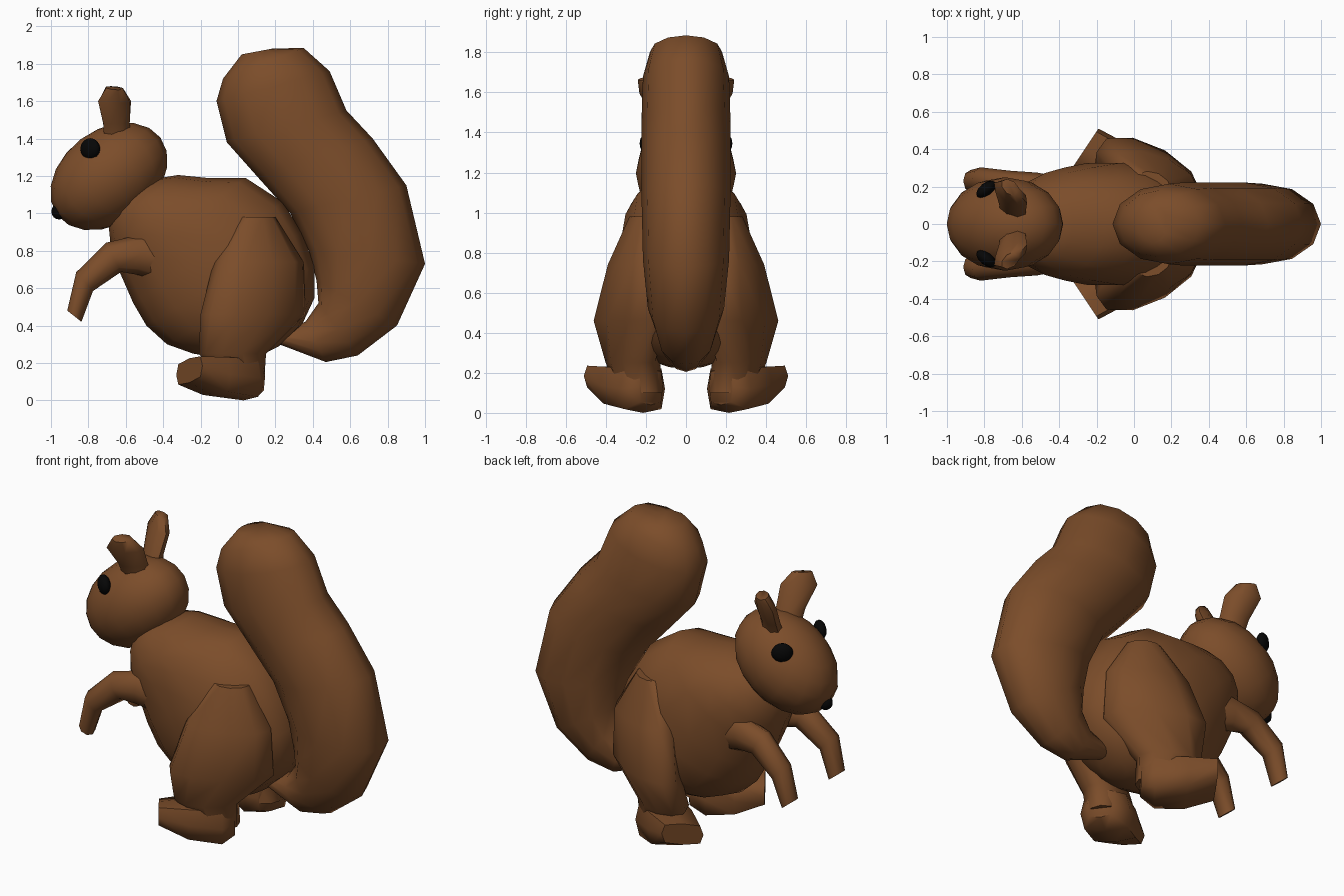
import bpy, bmesh, math
from mathutils import Vector, Matrix


def material(name, rgb):
    m = bpy.data.materials.new(name)
    m.diffuse_color = (*rgb, 1)
    return m


FUR = material("brown fur", (0.2, 0.074, 0.023))
BLACK = material("black", (0.002, 0.002, 0.002))


def finish(name, bm, mat):
    bmesh.ops.recalc_face_normals(bm, faces=bm.faces)
    for f in bm.faces:
        f.smooth = True
    for e in bm.edges:
        if len(e.link_faces) == 2 and e.calc_face_angle() > math.radians(60):
            e.smooth = False
    me = bpy.data.meshes.new(name)
    bm.to_mesh(me)
    bm.free()
    me.materials.append(mat)
    ob = bpy.data.objects.new(name, me)
    bpy.context.collection.objects.link(ob)
    return ob


def loft(name, rings, n=10, side=1, square=1.0):
    """Skin elliptical rings (centre, half axis, half axis); square < 1 boxes them."""
    def shape(t):
        return math.copysign(abs(t) ** square, t) if abs(t) > 1e-6 else 0
    bm = bmesh.new()
    loops = []
    for c, u, v in rings:
        loop = []
        for i in range(n):
            a = 2 * math.pi * i / n
            p = Vector(c) + Vector(u) * shape(math.cos(a)) + Vector(v) * shape(math.sin(a))
            p.y *= side
            loop.append(bm.verts.new(p))
        loops.append(loop)
    for a, b in zip(loops, loops[1:]):
        for i in range(n):
            j = (i + 1) % n
            bm.faces.new((a[i], a[j], b[j], b[i]))
    bm.faces.new(loops[0])
    bm.faces.new(loops[-1])
    return finish(name, bm, FUR)


def profile_loft(name, pairs, n):
    """Rings from opposite outline points in the xz plane, plus half width in y."""
    rings = []
    for x0, z0, x1, z1, w in pairs:
        rings.append((((x0 + x1) / 2, 0, (z0 + z1) / 2),
                      ((x1 - x0) / 2, 0, (z1 - z0) / 2), (0, w, 0)))
    return loft(name, rings, n)


def ball(name, centre, radii, mat, tilt=0, turn=0, segs=16, rings=10):
    bm = bmesh.new()
    m = (Matrix.Translation(centre) @ Matrix.Rotation(turn, 4, 'Z')
         @ Matrix.Rotation(tilt, 4, 'Y') @ Matrix.Diagonal((*radii, 1)))
    bmesh.ops.create_uvsphere(bm, u_segments=segs, v_segments=rings, radius=1, matrix=m)
    return finish(name, bm, mat)


# Body, from neck to rump
profile_loft("body", [
    (-0.66, 1.05, -0.47, 1.18, 0.14), (-0.69, 0.92, -0.32, 1.205, 0.22),
    (-0.68, 0.82, -0.15, 1.188, 0.28), (-0.63, 0.68, 0.04, 1.19, 0.31),
    (-0.56, 0.52, 0.24, 1.06, 0.335), (-0.49, 0.40, 0.34, 0.90, 0.335),
    (-0.38, 0.30, 0.41, 0.72, 0.32), (-0.24, 0.25, 0.41, 0.55, 0.27),
    (-0.05, 0.22, 0.34, 0.40, 0.20), (0.08, 0.22, 0.22, 0.29, 0.08)], 14)

# Tail, from root to tip
profile_loft("tail", [
    (0.22, 0.37, 0.22, 0.30, 0.05), (0.36, 0.42, 0.47, 0.205, 0.10),
    (0.43, 0.52, 0.64, 0.24, 0.14), (0.42, 0.64, 0.85, 0.40, 0.19),
    (0.38, 0.80, 1.00, 0.73, 0.215), (0.28, 1.00, 0.90, 1.15, 0.222),
    (0.10, 1.20, 0.72, 1.40, 0.222), (-0.06, 1.38, 0.58, 1.55, 0.222),
    (-0.115, 1.60, 0.49, 1.76, 0.215), (-0.08, 1.72, 0.35, 1.885, 0.18),
    (0.02, 1.85, 0.18, 1.88, 0.10)], 12)

# Head and nose
ball("head", (-0.69, 0, 1.197), (0.345, 0.25, 0.25), FUR, tilt=math.radians(-37))
ball("nose", (-0.957, 0, 1.01), (0.043, 0.043, 0.043), BLACK, segs=10, rings=8)

for s, label in ((1, "left"), (-1, "right")):
    # Eye, facing outwards and forwards along the snout
    ball(label + "_eye", (-0.79, s * 0.185, 1.345), (0.062, 0.035, 0.057), BLACK,
         turn=s * math.radians(38), segs=12, rings=8)
    # Ear: flattened blade leaning outwards
    loft(label + "_ear", [
        ((-0.64, 0.06, 1.38), (-0.075, 0.04, 0), (0.03, 0.05, 0)),
        ((-0.65, 0.10, 1.48), (-0.07, 0.045, 0), (0.03, 0.04, 0)),
        ((-0.66, 0.165, 1.60), (-0.088, 0.055, 0), (0.028, 0.04, -0.01)),
        ((-0.66, 0.195, 1.67), (-0.045, 0.035, 0), (0.02, 0.03, -0.01))], 8, s)
    # Arm blending out of the chest, bent elbow and drooping paw
    loft(label + "_arm", [
        ((-0.38, 0.17, 0.75), (0.02, 0, 0.12), (0, 0.08, 0)),
        ((-0.52, 0.195, 0.78), (0.01, 0, 0.11), (0, 0.08, 0)),
        ((-0.665, 0.215, 0.765), (-0.04, 0, 0.078), (0, 0.07, 0)),
        ((-0.82, 0.235, 0.635), (-0.045, 0, 0.05), (0, 0.068, 0)),
        ((-0.875, 0.23, 0.45), (-0.038, 0, 0.03), (0, 0.058, 0))], 8, s)
    # Haunch and lower leg, tapering towards the rump
    loft(label + "_thigh", [
        ((0.10, 0.20, 0.98), (0.10, -0.02, 0), (0, 0.08, 0)),
        ((0.11, 0.245, 0.74), (0.24, -0.07, 0), (0, 0.13, 0)),
        ((0.08, 0.275, 0.46), (0.28, -0.11, 0), (0, 0.16, 0)),
        ((-0.03, 0.265, 0.25), (0.18, -0.04, 0), (0, 0.13, 0)),
        ((0.03, 0.23, 0.10), (0.11, -0.02, 0), (0, 0.11, 0))], 10, s)
    # Foot turned outwards
    loft(label + "_foot", [
        ((0.10, 0.175, 0.13), (0.045, 0.06, 0), (0, 0, 0.09)),
        ((0.03, 0.215, 0.12), (0.09, 0.11, 0), (0, 0, 0.12)),
        ((-0.12, 0.31, 0.13), (0.08, 0.12, 0.01), (0, 0, 0.11)),
        ((-0.26, 0.405, 0.16), (0.07, 0.105, 0.025), (0, 0, 0.065))], 8, s, 0.5)
